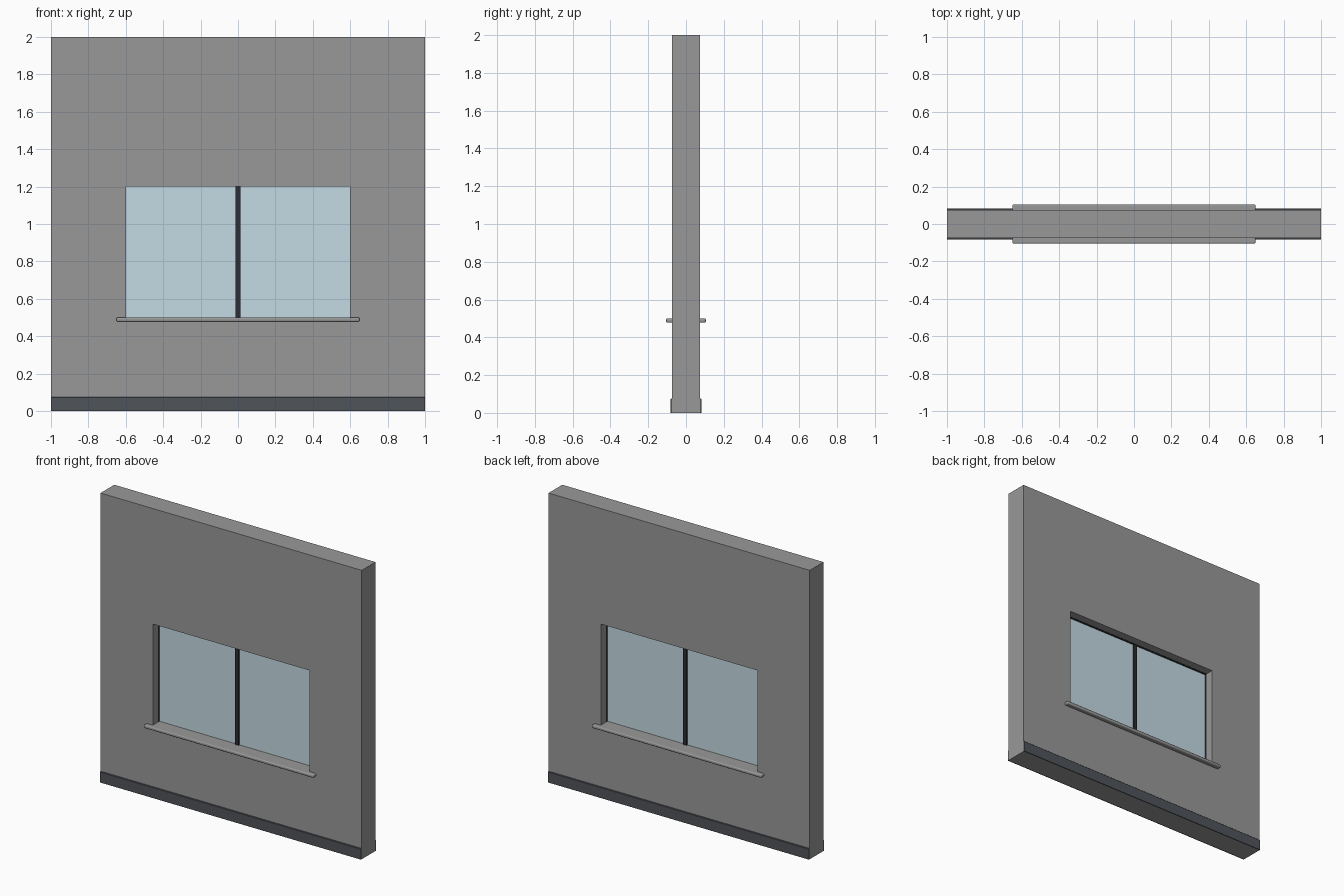
import bpy, bmesh

if "Cube" in bpy.data.objects:
    bpy.data.objects.remove(bpy.data.objects["Cube"])

def material(name, color):
    m = bpy.data.materials.new(name)
    m.diffuse_color = color
    m.use_nodes = True
    m.node_tree.nodes["Principled BSDF"].inputs["Base Color"].default_value = m.diffuse_color
    return m

def finish(name, bm, mat=None):
    bmesh.ops.recalc_face_normals(bm, faces=bm.faces)
    me = bpy.data.meshes.new(name)
    bm.to_mesh(me)
    bm.free()
    ob = bpy.data.objects.new(name, me)
    bpy.context.collection.objects.link(ob)
    if mat:
        me.materials.append(mat)
    return ob

def prism(name, profile, x0, x1, mat=None):
    """Extrude a (y, z) profile along x."""
    bm = bmesh.new()
    face = bm.faces.new([bm.verts.new((x0, y, z)) for y, z in profile])
    ext = bmesh.ops.extrude_face_region(bm, geom=[face])["geom"]
    bmesh.ops.translate(bm, vec=(x1 - x0, 0, 0),
                        verts=[v for v in ext if isinstance(v, bmesh.types.BMVert)])
    # the extrusion drops the start cap only if it is interior, so make sure both ends are closed
    bmesh.ops.holes_fill(bm, edges=[e for e in bm.edges if e.is_boundary], sides=0)
    return finish(name, bm, mat)

def box(name, x, y, z, mat=None):
    return prism(name, [(y[0], z[0]), (y[1], z[0]), (y[1], z[1]), (y[0], z[1])], *x, mat)

def rect_ring(name, outer, inner, depth, mat=None):
    """Rectangular slab with a rectangular opening; rects are (x0, x1, z0, z1)."""
    bm = bmesh.new()
    def loop(r, y):
        x0, x1, z0, z1 = r
        return [bm.verts.new((x, y, z)) for x, z in ((x0, z0), (x1, z0), (x1, z1), (x0, z1))]
    loops = [loop(outer, -depth), loop(inner, -depth), loop(inner, depth), loop(outer, depth)]
    for a, b in zip(loops, loops[1:] + loops[:1]):
        for i in range(4):
            j = (i + 1) % 4
            bm.faces.new((a[i], a[j], b[j], b[i]))
    return finish(name, bm, mat)

wall_grey = material("wall_grey", (0.318, 0.318, 0.318, 1))
dark = material("dark_frame", (0.027, 0.027, 0.034, 1))
trim = material("skirting_grey", (0.08, 0.088, 0.1, 1))
blue = material("glass_blue", (0.56, 0.71, 0.77, 1))

# Wall with window opening
rect_ring("wall", (-1, 1, 0, 2), (-0.6, 0.6, 0.49, 1.2), 0.075, wall_grey)

# Window: thin frame, mullion and panes
rect_ring("window_frame", (-0.6, 0.6, 0.495, 1.2), (-0.5994, 0.5994, 0.499, 1.1994), 0.02, dark)
box("mullion", (-0.013, 0.013), (-0.013, 0.013), (0.499, 1.2), dark)
for side, x in (("left", (-0.5995, -0.012)), ("right", (0.012, 0.5995))):
    box("glass_" + side, x, (-0.003, 0.003), (0.499, 1.1995), blue)

# Sill running through the wall, with rounded edges
sill = box("window_sill", (-0.65, 0.65), (-0.105, 0.105), (0.478, 0.5), wall_grey)
bev = sill.modifiers.new("round", "BEVEL")
bev.width = 0.007
bev.segments = 3
bpy.context.view_layer.objects.active = sill
sill.select_set(True)
bpy.ops.object.shade_smooth_by_angle()

# Skirting boards on both faces, with a chamfered top edge
for side, s in (("front", -1), ("back", 1)):
    prism("skirting_" + side,
          [(s * 0.075, 0), (s * 0.083, 0), (s * 0.083, 0.072), (s * 0.08, 0.075), (s * 0.075, 0.075)],
          -1, 1, trim)
